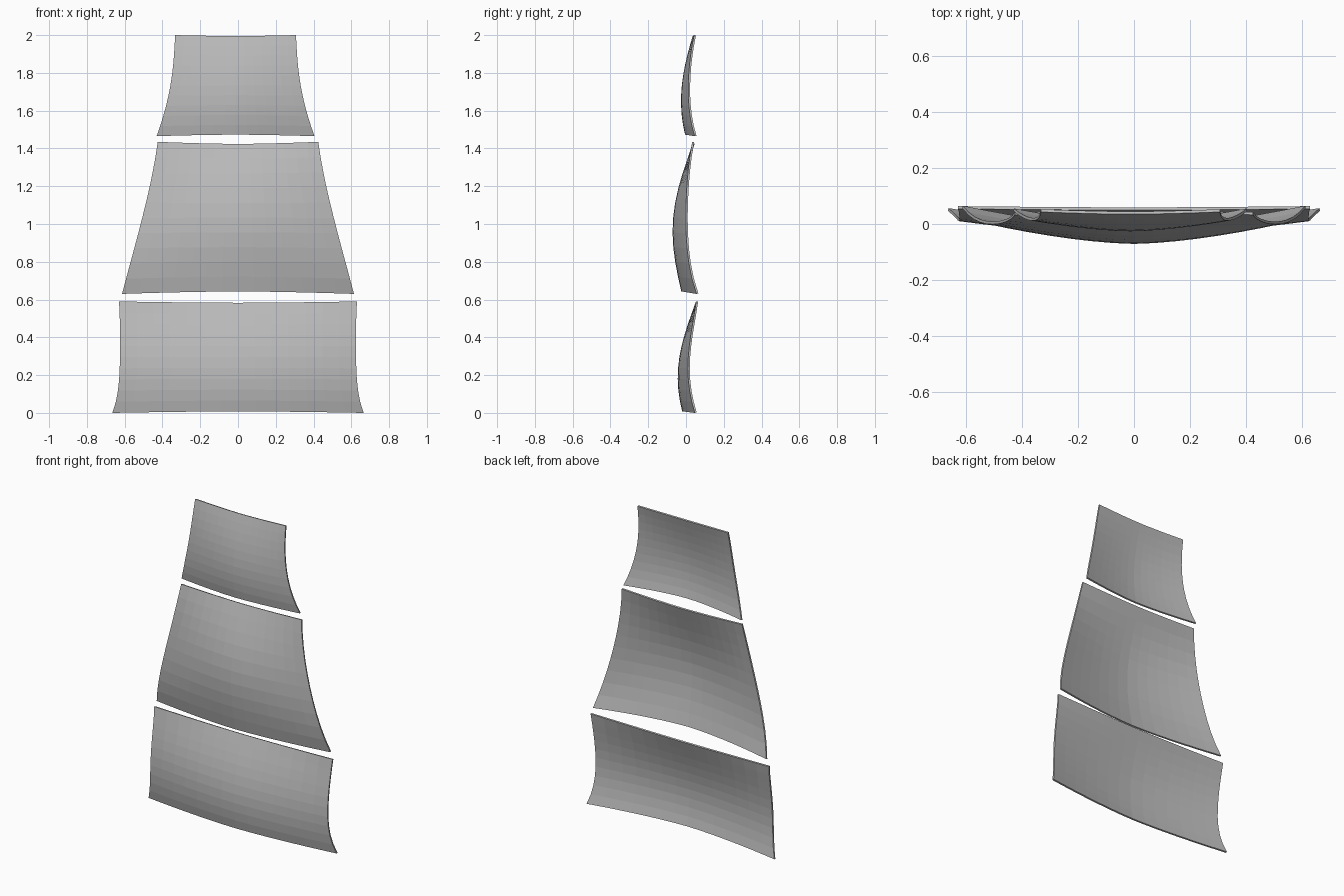
import bpy

if "Cube" in bpy.data.objects:
    bpy.data.objects.remove(bpy.data.objects["Cube"])

COLUMNS, ROWS, THICKNESS = 14, 10, 0.01

# Plain grey cloth
cloth = bpy.data.materials.new("grey_cloth")
cloth.use_nodes = True
GREY = (0.5, 0.5, 0.5, 1)
cloth.diffuse_color = GREY
cloth.node_tree.nodes["Principled BSDF"].inputs["Base Color"].default_value = GREY


def smooth(values, t):
    """Smooth polynomial through evenly spaced values, t from 0 to 1."""
    n, total = len(values) - 1, 0
    for i, value in enumerate(values):
        for j in range(n + 1):
            if j != i:
                value *= (t * n - j) / (i - j)
        total += value
    return total


def sail(name, bottom, top, foot_rise, head_dip, shift, half, belly, edge):
    """Billowed sheet: half width, middle depth and side depth from foot to head."""
    verts, faces = [], []
    for r in range(ROWS + 1):
        t = r / ROWS
        w, mid, side = smooth(half, t), smooth(belly, t), smooth(edge, t) - THICKNESS
        for c in range(COLUMNS + 1):
            u = 2 * c / COLUMNS - 1
            bow = 1 - abs(u) ** 1.6
            z = bottom + (top - bottom) * t
            z += bow * (foot_rise * (1 - t) - head_dip * t)
            verts.append((shift + u * w, side + (mid - side) * bow, z))
    step = COLUMNS + 1
    for r in range(ROWS):
        for c in range(COLUMNS):
            a = r * step + c
            faces.append((a, a + 1, a + 1 + step, a + step))
    mesh = bpy.data.meshes.new(name)
    mesh.from_pydata(verts, [], faces)
    mesh.materials.append(cloth)
    obj = bpy.data.objects.new(name, mesh)
    bpy.context.collection.objects.link(obj)
    solid = obj.modifiers.new("cloth_thickness", "SOLIDIFY")
    solid.thickness = THICKNESS
    solid.offset = -1


# Three sails stacked up the mast line
sail("lower_sail", 0, 0.59, 0.008, 0.007, 0,
     (0.665, 0.632, 0.625, 0.625, 0.63),
     (-0.02, -0.043, -0.035, 0, 0.05),
     (0.057, 0.025, 0.022, 0.04, 0.064))
sail("middle_sail", 0.63, 1.435, 0.013, 0.011, 0,
     (0.614, 0.56, 0.507, 0.46, 0.425),
     (-0.025, -0.063, -0.068, -0.03, 0.035),
     (0.066, 0.02, 0.009, 0.017, 0.043))
sail("upper_sail", 1.465, 2, 0.008, 0.005, -0.013,
     (0.418, 0.375, 0.345, 0.328, 0.32),
     (-0.005, -0.025, -0.022, 0, 0.035),
     (0.056, 0.028, 0.022, 0.031, 0.053))
